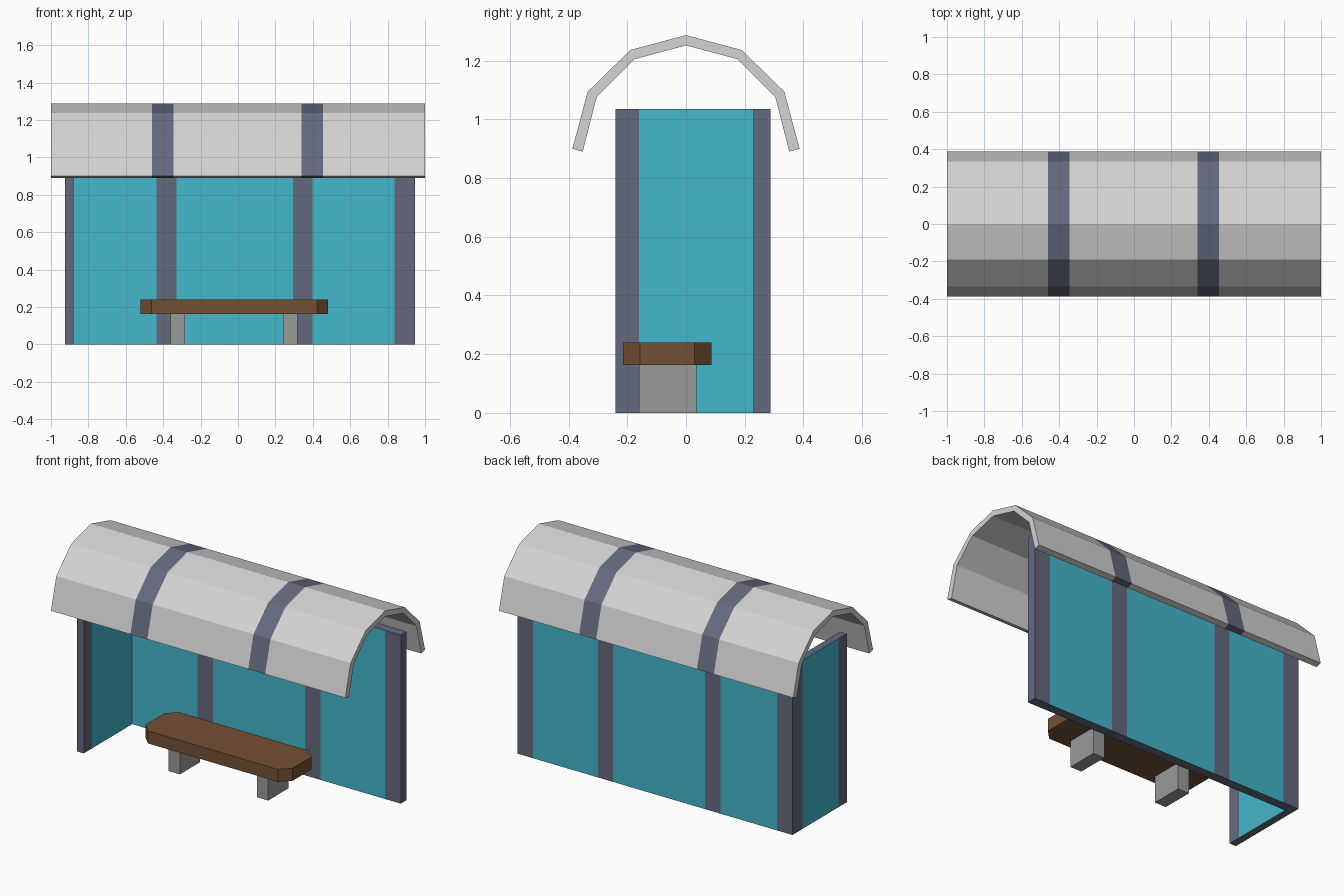
import bpy, bmesh
from mathutils import Vector

if "Cube" in bpy.data.objects:
    bpy.data.objects.remove(bpy.data.objects["Cube"])


def material(name, r, g, b):
    lin = [((c / 255 + 0.055) / 1.055) ** 2.4 for c in (r, g, b)]
    m = bpy.data.materials.new(name)
    m.diffuse_color = (*lin, 1)
    m.use_nodes = True
    m.node_tree.nodes["Principled BSDF"].inputs["Base Color"].default_value = m.diffuse_color
    return m


LIGHT = material("light grey roof", 212, 212, 212)
SLATE = material("slate frame", 100, 106, 126)
TEAL = material("teal glass", 68, 183, 203)
WOOD = material("brown wood", 116, 80, 53)
STONE = material("concrete grey", 153, 155, 153)


def prism(bm, points, offset):
    """Extrude a closed flat outline along an offset vector."""
    off = Vector(offset)
    a = [bm.verts.new(p) for p in points]
    b = [bm.verts.new(Vector(p) + off) for p in points]
    n = len(points)
    bm.faces.new(a)
    bm.faces.new(b[::-1])
    for i in range(n):
        j = (i + 1) % n
        bm.faces.new((a[i], b[i], b[j], a[j]))
    bmesh.ops.recalc_face_normals(bm, faces=bm.faces[:])


def box(bm, x0, x1, y0, y1, z0, z1):
    prism(bm, [(x0, y0, z0), (x1, y0, z0), (x1, y1, z0), (x0, y1, z0)], (0, 0, z1 - z0))


def cut(bm, axis, positions):
    """Slice the mesh across an axis so strips can be coloured."""
    for p in positions:
        co, no = Vector(), Vector()
        co[axis], no[axis] = p, 1
        bmesh.ops.bisect_plane(bm, geom=bm.verts[:] + bm.edges[:] + bm.faces[:],
                               plane_co=co, plane_no=no)


def finish(bm, name, mats, rule=None):
    bm.normal_update()
    if rule:
        for f in bm.faces:
            f.material_index = int(rule(f.calc_center_median(), f.normal))
    me = bpy.data.meshes.new(name)
    bm.to_mesh(me)
    bm.free()
    for m in mats:
        me.materials.append(m)
    ob = bpy.data.objects.new(name, me)
    bpy.context.collection.objects.link(ob)


# Arched roof with two dark bands
outer = [(-0.387, 0.90), (-0.335, 1.094), (-0.19, 1.236), (0, 1.287)]
inner = [(-0.352, 0.89), (-0.304, 1.077), (-0.176, 1.205), (0, 1.252)]
arch = lambda half: half + [(-y, z) for y, z in half[-2::-1]]
outer, inner = arch(outer), arch(inner)
bm = bmesh.new()
for i in range(len(outer) - 1):
    quad = [outer[i], outer[i + 1], inner[i + 1], inner[i]]
    prism(bm, [(-1, y, z) for y, z in quad], (2, 0, 0))
# drop the inner joints between segments and weld them together
bmesh.ops.remove_doubles(bm, verts=bm.verts[:], dist=0.0005)
joints = []
for f in bm.faces:
    ys = sorted({round(v.co.y, 4) for v in f.verts})
    ends = {round(abs(v.co.x), 4) for v in f.verts}
    xs = {round(v.co.x, 4) for v in f.verts}
    pair = [(round(p[0], 4), round(q[0], 4)) for p, q in zip(outer[1:-1], inner[1:-1])]
    if len(xs) == 2 and any(ys == sorted(set(p)) for p in pair):
        joints.append(f)
bmesh.ops.delete(bm, geom=joints, context='FACES')
bmesh.ops.recalc_face_normals(bm, faces=bm.faces[:])
cut(bm, 0, (-0.46, -0.345, 0.34, 0.455))
finish(bm, "arched_roof", [LIGHT, SLATE], lambda c, n: 0.34 < abs(c.x) < 0.46)

# Back wall with upright strips
bm = bmesh.new()
box(bm, -0.925, 0.945, 0.23, 0.288, 0, 1.035)
strips = [(-0.925, -0.82), (-0.435, -0.33), (0.293, 0.398), (0.838, 0.945)]
cut(bm, 0, [x for s in strips for x in s if -0.92 < x < 0.94])


def back_rule(c, n):
    if abs(n.y) < 0.5:
        return False                      # rim
    if n.y < 0 and c.x < -0.82:
        return True                       # inner corner stays glass
    return not any(a < c.x < b for a, b in strips)


finish(bm, "back_wall", [SLATE, TEAL], back_rule)

# Side wall at the left end
bm = bmesh.new()
box(bm, -0.925, -0.88, -0.24, 0.23, 0, 1.035)
cut(bm, 1, (-0.16, 0.19))
bm.normal_update()
bmesh.ops.delete(bm, geom=[f for f in bm.faces if f.normal.y > 0.5], context='FACES')
finish(bm, "side_wall", [SLATE, TEAL],
       lambda c, n: abs(n.x) > 0.5 and c.y > -0.16 and (n.x > 0 or c.y < 0.19))

# Bench seat with clipped corners
x0, x1, y0, y1, k = -0.52, 0.48, -0.214, 0.087, 0.058
bm = bmesh.new()
prism(bm, [(x0 + k, y0, 0.163), (x1 - k, y0, 0.163), (x1, y0 + k, 0.163), (x1, y1 - k, 0.163),
           (x1 - k, y1, 0.163), (x0 + k, y1, 0.163), (x0, y1 - k, 0.163), (x0, y0 + k, 0.163)],
      (0, 0, 0.077))
finish(bm, "bench_seat", [WOOD])

# Bench legs
for name, x in (("left_bench_leg", -0.36), ("right_bench_leg", 0.24)):
    bm = bmesh.new()
    box(bm, x, x + 0.077, -0.16, 0.035, 0, 0.163)
    finish(bm, name, [STONE])
